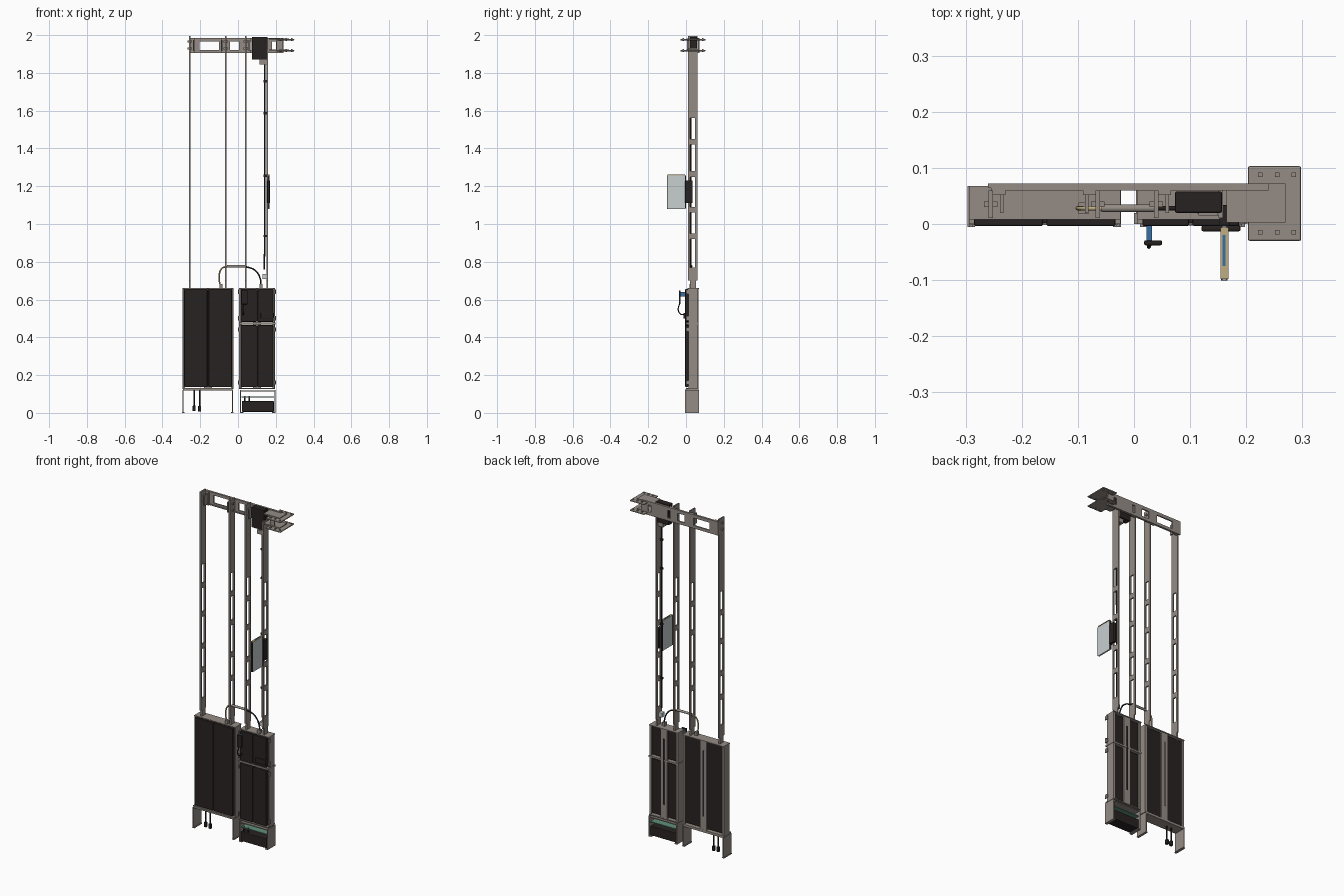
import bpy, bmesh
from mathutils import Vector

if "Cube" in bpy.data.objects:
    bpy.data.objects.remove(bpy.data.objects["Cube"], do_unlink=True)


def material(name, rgb):
    m = bpy.data.materials.new(name)
    m.use_nodes = True
    m.diffuse_color = (*rgb, 1)
    m.node_tree.nodes["Principled BSDF"].inputs["Base Color"].default_value = (*rgb, 1)
    return m


STEEL = material("warm grey steel", (0.30, 0.265, 0.235))
BLACK = material("soft black", (0.022, 0.016, 0.016))
PALE = material("pale grey", (0.58, 0.62, 0.63))
CREAM = material("cream", (0.52, 0.42, 0.22))
BLUE = material("blue", (0.04, 0.16, 0.36))
GREEN = material("dull green", (0.12, 0.28, 0.2))


def finish(name, bm, mat):
    bmesh.ops.recalc_face_normals(bm, faces=bm.faces)
    me = bpy.data.meshes.new(name)
    bm.to_mesh(me)
    bm.free()
    me.materials.append(mat)
    ob = bpy.data.objects.new(name, me)
    bpy.context.collection.objects.link(ob)
    return ob


def box(name, xs, ys, zs, mat=STEEL, bevel=0):
    bm = bmesh.new()
    bmesh.ops.create_cube(bm, size=1)
    for v in bm.verts:
        v.co = Vector([(r[0] + r[1]) / 2 + c * (r[1] - r[0]) for c, r in zip(v.co, (xs, ys, zs))])
    ob = finish(name, bm, mat)
    if bevel:
        b = ob.modifiers.new("Bevel", "BEVEL")
        b.width, b.segments = bevel, 2
    return ob


def slotted_plate(name, outer, slots, place, thick, mat=STEEL):
    """Flat plate in (a, b) with rectangular slots, given thickness by solidify."""
    rects = [outer] + slots
    ca = sorted({v for r in rects for v in r[:2]})
    cb = sorted({v for r in rects for v in r[2:]})
    bm = bmesh.new()
    for a0, a1 in zip(ca, ca[1:]):
        for b0, b1 in zip(cb, cb[1:]):
            ma, mb = (a0 + a1) / 2, (b0 + b1) / 2
            if not any(s[0] < ma < s[1] and s[2] < mb < s[3] for s in slots):
                bm.faces.new([bm.verts.new(place(*p)) for p in ((a0, b0), (a1, b0), (a1, b1), (a0, b1))])
    bmesh.ops.remove_doubles(bm, verts=bm.verts, dist=1e-5)
    ob = finish(name, bm, mat)
    s = ob.modifiers.new("Solidify", "SOLIDIFY")
    s.thickness, s.offset = thick, 0
    return ob


def tube(name, pts, radius, mat):
    cu = bpy.data.curves.new(name, "CURVE")
    cu.dimensions = "3D"
    cu.bevel_depth, cu.bevel_resolution, cu.use_fill_caps = radius, 2, True
    sp = cu.splines.new("BEZIER")
    sp.bezier_points.add(len(pts) - 1)
    for bp, p in zip(sp.bezier_points, pts):
        bp.co = p
        bp.handle_left_type = bp.handle_right_type = "AUTO"
    ob = bpy.data.objects.new(name, cu)
    ob.data.materials.append(mat)
    bpy.context.collection.objects.link(ob)


# Slotted uprights with head brackets and base plates
slot_z = [(0.77, 0.92), (0.95, 1.06), (1.09, 1.25), (1.28, 1.42), (1.45, 1.56)]
slots = [(0.021, 0.048, a, b) for a, b in slot_z]
for i, (x, top) in enumerate([(-0.255, 1.995), (-0.065, 1.995), (0.04, 1.995), (0.155, 1.93)]):
    slotted_plate(f"upright_{i}", (0.011, 0.06, 0.7, top), slots, lambda a, b, x=x: (x, a, b), 0.008)
    box(f"upright_foot_{i}", (x - 0.004, x + 0.004), (0.02, 0.053), (0.64, 0.7))
    if i < 3:
        s = -1 if i == 1 else 1
        e = sorted((x, x + s * 0.026))
        box(f"head_bracket_{i}", e, (0.052, 0.06), (1.905, 1.985))
        box(f"head_clamp_{i}", sorted((x + s * 0.016, x + s * 0.022)), (0.02, 0.055), (1.915, 1.975))
        for z in (1.925, 1.962):
            box(f"bolt_{i}", (x - 0.012, x + 0.012), (0.03, 0.04), (z, z + 0.01), STEEL)

# Top beam with windows and a folded rim
windows = [(-0.205, -0.1, 1.922, 1.967), (-0.042, 0.006, 1.922, 1.967), (0.052, 0.072, 1.922, 1.967),
           (0.18, 0.2, 1.925, 1.965)]
slotted_plate("top_beam", (-0.26, 0.24, 1.905, 1.985), windows, lambda a, b: (a, 0.068, b), 0.008)
box("beam_upper_rim", (-0.255, 0.24), (0.06, 0.072), (1.98, 1.986))
box("beam_lower_rim", (-0.255, 0.24), (0.06, 0.072), (1.905, 1.911))

# Wall bracket at the beam end
for label, z in (("upper", 1.972), ("lower", 1.914)):
    box(f"bracket_plate_{label}", (0.203, 0.298), (-0.03, 0.103), (z, z + 0.007), STEEL, 0.003)
    box(f"bracket_arm_{label}", (0.165, 0.27), (0.003, 0.072), (z + 0.004, z + 0.011))
    for y in (-0.015, 0.088):
        for x in (0.225, 0.255, 0.285):
            box(f"bracket_bolt_{label}", (x - 0.004, x + 0.004), (y - 0.004, y + 0.004), (z - 0.004, z + 0.012))
box("bracket_web", (0.205, 0.235), (0.005, 0.012), (1.914, 1.98))

# Head motor
box("head_motor", (0.073, 0.157), (0.02, 0.058), (1.87, 1.99), BLACK, 0.003)
box("motor_outlet", (0.115, 0.15), (0.015, 0.05), (1.845, 1.87))

# Cable alongside the last upright
tube("long_cable", [(0.142, 0.025, 1.85), (0.142, 0.025, 1.3), (0.14, 0.025, 0.76)], 0.004, BLACK)
for z in (0.93, 1.25, 1.58, 1.75):
    box("cable_clip", (0.135, 0.156), (0.02, 0.03), (z, z + 0.012), BLACK)
box("cable_end", (0.13, 0.153), (0.015, 0.04), (0.71, 0.735), PALE)

# Side screen on its mount
box("screen_panel", (0.156, 0.166), (-0.1, -0.004), (1.08, 1.258), PALE, 0.002)
for y in (-0.101, -0.004):
    box("screen_edge", (0.155, 0.167), (y, y + 0.003), (1.082, 1.256), BLACK)
box("screen_top_strip", (0.154, 0.168), (-0.098, -0.006), (1.257, 1.261), CREAM)
box("screen_top_inlay", (0.158, 0.163), (-0.075, -0.02), (1.261, 1.263), BLUE)
box("screen_mount", (0.152, 0.17), (-0.004, 0.034), (1.11, 1.23), BLACK, 0.002)


def cabinet(tag, x0, x1, floor, top, rows, split):
    """Steel housing with dark doors in front, dark back fillers and a centre rail."""
    mid = split
    for side, x in (("right", x0), ("left", x1 - 0.006)):
        box(f"{tag}_side_{side}", (x, x + 0.006), (0.012, 0.064), (floor, top))
        lip = (x, x + 0.014) if side == "right" else (x - 0.008, x + 0.006)
        box(f"{tag}_back_lip_{side}", lip, (0.058, 0.064), (floor, top))
    box(f"{tag}_top", (x0, x1), (0.008, 0.068), (top - 0.005, top))
    box(f"{tag}_bottom", (x0, x1), (0.0, 0.066), (floor - 0.006, floor))
    box(f"{tag}_centre_rail", (mid - 0.022, mid + 0.022), (0.052, 0.065), (floor, top))
    box(f"{tag}_rail_slot", (mid - 0.004, mid + 0.004), (0.065, 0.0665), (floor + 0.08, top - 0.06), BLACK)
    for a, b in rows:
        for c, d in ((x0 + 0.009, mid - 0.003), (mid + 0.003, x1 - 0.009)):
            box(f"{tag}_door", (c, d), (-0.004, 0.012), (a, b), BLACK, 0.004)
            box(f"{tag}_core", (c, d), (0.01, 0.056), (a + 0.004, b - 0.004), BLACK)
        box(f"{tag}_seam", (mid - 0.004, mid + 0.004), (0.002, 0.05), (a + 0.004, b - 0.004), BLACK)


cabinet("wide_cabinet", -0.294, -0.024, 0.132, 0.662, [(0.136, 0.656)], -0.159)
cabinet("narrow_cabinet", 0.006, 0.196, 0.132, 0.662, [(0.136, 0.465), (0.482, 0.656)], 0.101)
box("narrow_cabinet_divider", (0.004, 0.198), (0.0, 0.066), (0.469, 0.479))
for x in (0.0, 0.196):
    for z in (0.15, 0.43, 0.49, 0.63):
        box("corner_tab", (x, x + 0.006), (0.0, 0.02), (z, z + 0.022))

# Handle and plug on the narrow cabinet front
box("handle_grip", (0.018, 0.05), (-0.038, -0.029), (0.575, 0.648), BLACK, 0.003)
box("handle_neck", (0.022, 0.032), (-0.03, 0.0), (0.615, 0.64), BLUE)
tube("handle_cable", [(0.03, -0.034, 0.58), (0.026, -0.04, 0.54), (0.028, -0.02, 0.52), (0.03, 0.0, 0.53)], 0.003, BLACK)
box("front_latch", (0.12, 0.19), (-0.013, -0.003), (0.5, 0.53), BLACK, 0.003)

# Legs and feet
for x, s in ((-0.291, -1), (-0.029, 1), (0.014, -1), (0.195, 1)):
    box("leg_plate", (x - 0.003, x + 0.003), (-0.005, 0.068), (0.0, 0.122))
    box("leg_foot", sorted((x, x - s * 0.014)) if x > 0 else sorted((x + s * 0.006, x - s * 0.008)),
        (-0.005, 0.068), (0.0, 0.005))
box("wide_leg_shelf", (-0.291, -0.029), (-0.002, 0.066), (0.118, 0.126))
box("narrow_leg_shelf", (0.014, 0.195), (-0.002, 0.066), (0.112, 0.118))
box("base_unit", (0.02, 0.19), (-0.003, 0.062), (0.006, 0.062), BLACK, 0.003)
box("base_board", (0.018, 0.191), (0.005, 0.06), (0.082, 0.087), GREEN)
for x in (0.035, 0.06):
    tube("base_lead", [(x, 0.01, 0.06), (x, 0.01, 0.09)], 0.004, BLACK)

# Hanging leads below the wide cabinet
for x, end in ((-0.232, 0.01), (-0.203, 0.008)):
    tube("hanging_lead", [(x, 0.03, 0.13), (x, 0.03, 0.07), (x, 0.03, end)], 0.004, BLACK)
    box("lead_plug", (x - 0.008, x + 0.008), (0.022, 0.038), (end, end + 0.028), BLACK, 0.002)

# Hose bridging the two cabinets
tube("hose_right", [(-0.09, 0.028, 0.66), (-0.1, 0.028, 0.72), (-0.085, 0.028, 0.765), (-0.055, 0.028, 0.776)], 0.004, CREAM)
tube("hose_left", [(0.035, 0.028, 0.776), (0.09, 0.028, 0.755), (0.118, 0.028, 0.71), (0.122, 0.028, 0.66)], 0.004, BLACK)
tube("hose_sleeve", [(-0.058, 0.028, 0.776), (0.038, 0.028, 0.776)], 0.007, STEEL)
for x in (-0.09, 0.122):
    box("hose_fitting", (x - 0.009, x + 0.009), (0.018, 0.038), (0.66, 0.682), STEEL)
